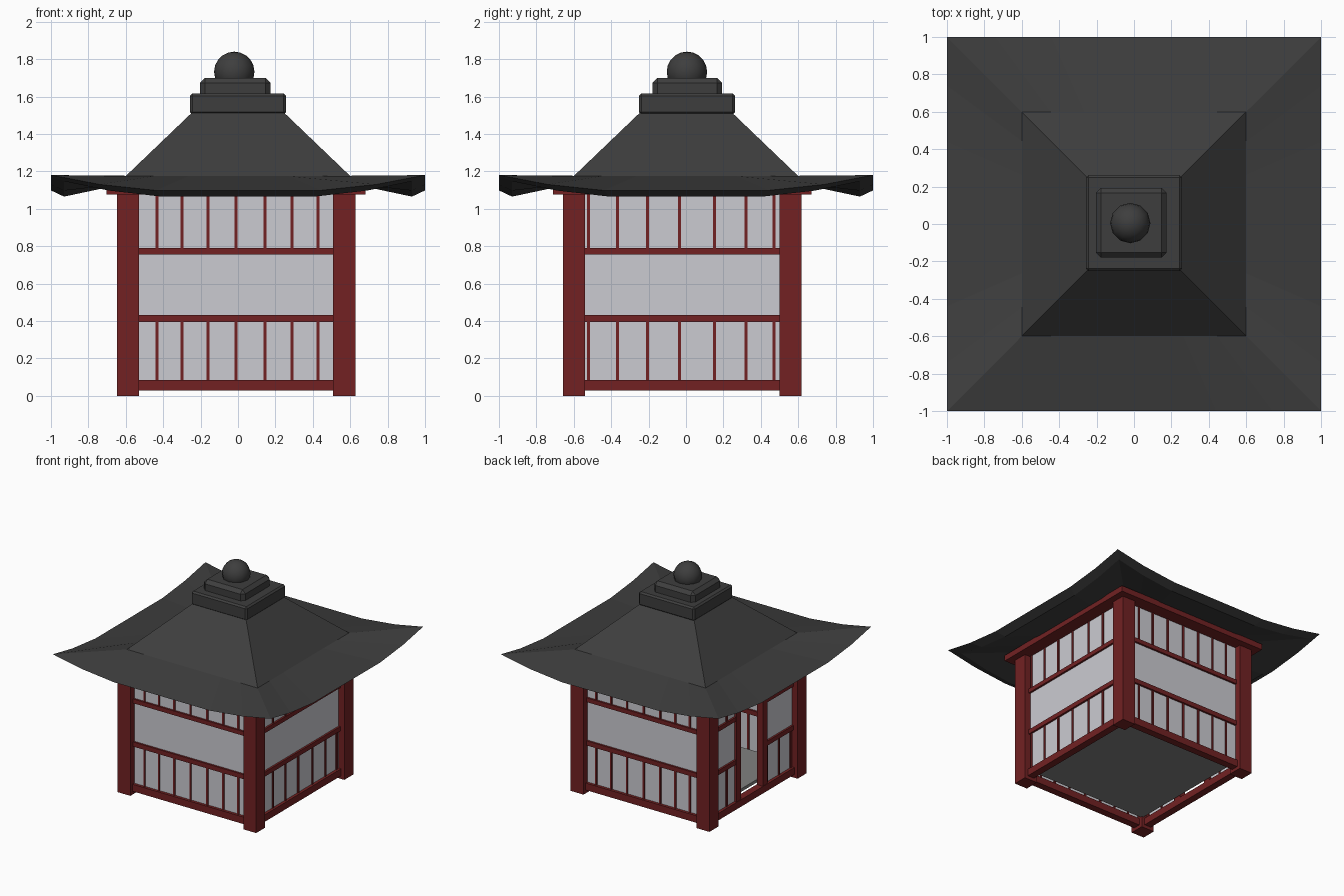
import bpy, bmesh, math

if "Cube" in bpy.data.objects:
    bpy.data.objects.remove(bpy.data.objects["Cube"])


def material(name, r, g, b):
    m = bpy.data.materials.new(name)
    m.diffuse_color = (r, g, b, 1)
    m.use_nodes = True
    m.node_tree.nodes["Principled BSDF"].inputs["Base Color"].default_value = m.diffuse_color
    return m


SLATE = material("roof_slate", 0.048, 0.048, 0.048)
RED = material("red_timber", 0.168, 0.0155, 0.0165)
PAPER = material("paper_white", 0.60, 0.60, 0.64)
STONE = material("floor_grey", 0.22, 0.22, 0.215)

CX, CY = -0.01, -0.02      # centre of the room below the roof
POST = 0.578               # distance of post and wall centre lines
SPAN = 0.53                # half the clear width between posts


def finish(name, bm, mat):
    bmesh.ops.recalc_face_normals(bm, faces=bm.faces)
    me = bpy.data.meshes.new(name)
    bm.to_mesh(me)
    bm.free()
    me.materials.append(mat)
    ob = bpy.data.objects.new(name, me)
    bpy.context.collection.objects.link(ob)
    return ob


def boxes(name, spans, mat, side=None, bevel=0):
    """Boxes from (x0, x1, y0, y1, z0, z1); side turns them by quarter turns round the room centre."""
    bm = bmesh.new()
    for x0, x1, y0, y1, z0, z1 in spans:
        vs = bmesh.ops.create_cube(bm, size=1)["verts"]
        bmesh.ops.scale(bm, vec=(x1 - x0, y1 - y0, z1 - z0), verts=vs)
        bmesh.ops.translate(bm, vec=((x0 + x1) / 2, (y0 + y1) / 2, (z0 + z1) / 2), verts=vs)
    ob = finish(name, bm, mat)
    if side is not None:
        ob.location = (CX, CY, 0)
        ob.rotation_euler.z = side * math.pi / 2
    if bevel:
        mod = ob.modifiers.new("chamfer", "BEVEL")
        mod.width = bevel
        mod.segments = 1
    return ob


# Corner posts
for i, (sx, sy) in enumerate([(-1, -1), (1, -1), (1, 1), (-1, 1)]):
    x, y, h = CX + sx * POST, CY + sy * POST, 0.059
    boxes(f"corner_post_{i + 1}", [(x - h, x + h, y - h, y + h, 0, 1.12)], RED)

# Walls: rails, thin bars and paper panels, with a doorway on the left side
FRONT_BARS = [-0.423, -0.29, -0.15, 0.0, 0.154, 0.30, 0.438]
SIDE_BARS = [-0.50, -0.345, -0.185, -0.015, 0.172, 0.34, 0.49]
DOOR = (-0.235, 0.17)      # in wall direction, jambs included
WALLS = [("front", 0, FRONT_BARS), ("right", 1, SIDE_BARS),
         ("back", 2, [-b for b in FRONT_BARS]), ("left", 3, [-b for b in SIDE_BARS])]
for name, side, bars in WALLS:
    door = name == "left"
    parts = [(-SPAN, DOOR[0]), (DOOR[1], SPAN)] if door else [(-SPAN, SPAN)]
    c = -POST
    timber = [(-SPAN, SPAN, c - 0.03, c + 0.03, 0.027, 0.085)]
    for a, b in parts:
        for z0, z1 in ((0.395, 0.433), (0.755, 0.79)):
            timber.append((a, b, c - 0.022, c + 0.022, z0, z1))
        for u in bars:
            if a < u < b:
                for z0, z1 in ((0.085, 0.395), (0.79, 1.09)):
                    timber.append((u - 0.008, u + 0.008, c - 0.014, c + 0.014, z0, z1))
    if door:
        for a in (DOOR[0], DOOR[1] - 0.06):
            timber.append((a, a + 0.06, c - 0.026, c + 0.026, 0.085, 1.09))
    boxes(name + "_wall_timber", timber, RED, side)
    boxes(name + "_wall_paper", [(a, b, c - 0.006, c + 0.006, 0.06, 1.09) for a, b in parts], PAPER, side)
    # Eave beam overhanging the posts
    boxes(name + "_beam", [(-0.692, 0.692, -0.692, -0.53, 1.077, 1.125)], RED, side)

# Floor slab
boxes("floor", [(CX - 0.535, CX + 0.535, CY - 0.535, CY + 0.535, 0.09, 0.115)], STONE)


# Roof: square rings from the top down, eaves lifting towards the corners
def eave(t):
    t = abs(t)
    return 1.098 if t <= 0.45 else (1.13 if t <= 0.75 else 1.18)


STEPS = [-1, -0.74, -0.44, 0, 0.44, 0.74]
outline = []
for t in range(4):
    a = t * math.pi / 2
    for s in STEPS:
        outline.append((s * math.cos(a) + math.sin(a), s * math.sin(a) - math.cos(a), s))
RINGS = [(0.245, lambda s: 1.515), (0.6, lambda s: 1.175), (1.0, eave),
         (0.93, lambda s: eave(s) - 0.033), (0.6, lambda s: 1.135)]
bm = bmesh.new()
rings = [[bm.verts.new((x * r, y * r, z(s))) for x, y, s in outline] for r, z in RINGS]
n = len(outline)
for lo, hi in zip(rings, rings[1:]):
    for i in range(n):
        j = (i + 1) % n
        bm.faces.new((lo[i], hi[i], hi[j], lo[j]))
bm.faces.new(rings[0])
finish("roof", bm, SLATE)

# Stepped cap and domed finial
boxes("cap_lower", [(-0.257, 0.256, -0.252, 0.261, 1.503, 1.617)], SLATE, bevel=0.013)
boxes("cap_upper", [(-0.204, 0.175, -0.18, 0.193, 1.58, 1.70)], SLATE, bevel=0.028)
bm = bmesh.new()
bmesh.ops.create_uvsphere(bm, u_segments=12, v_segments=10, radius=0.108)
dome = finish("finial_dome", bm, SLATE)
dome.location = (-0.02, 0.005, 1.732)
for p in dome.data.polygons:
    p.use_smooth = True
